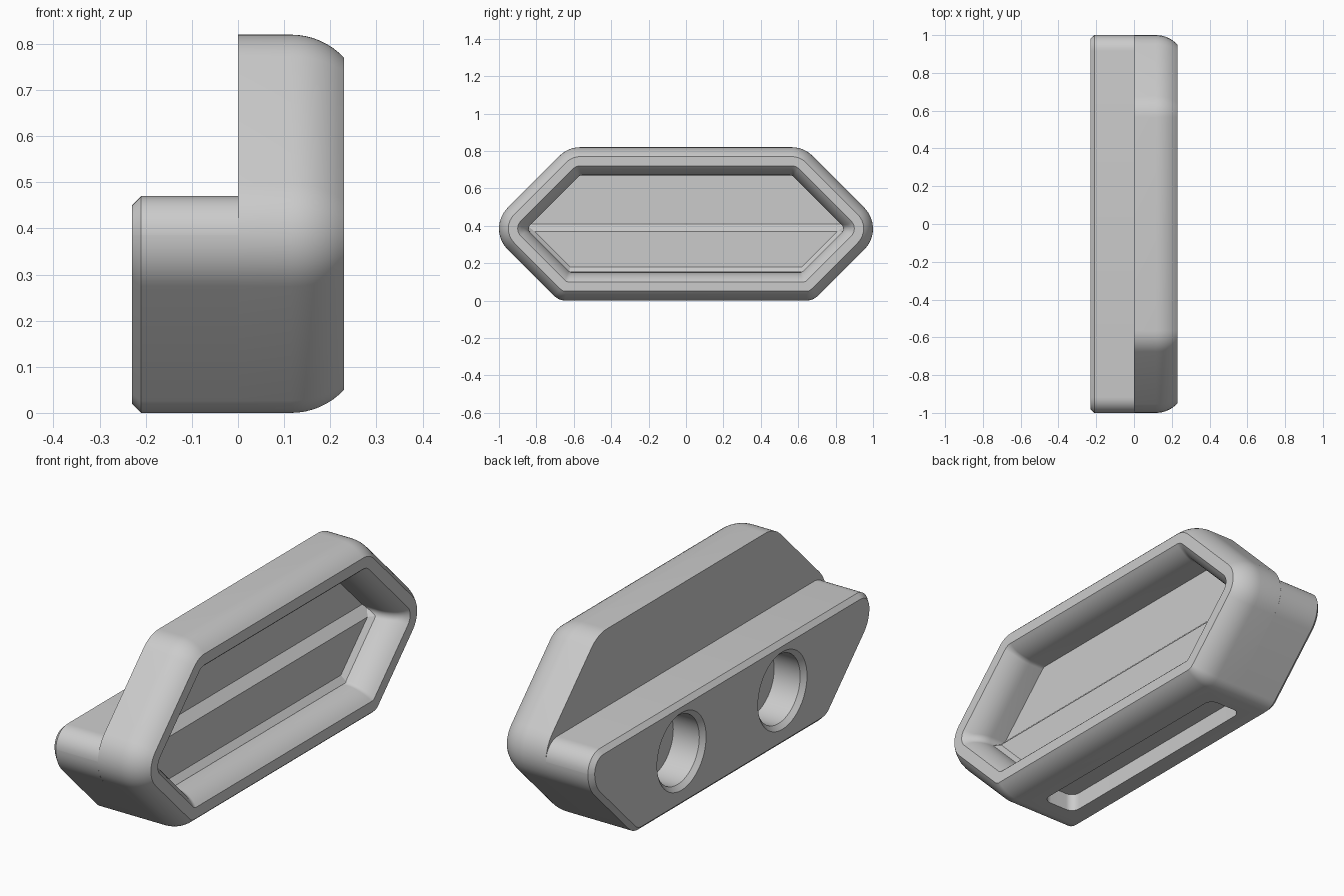
import bpy, bmesh, math
from mathutils import Vector, Matrix

cube = bpy.data.objects.get("Cube")
if cube:
    bpy.data.objects.remove(cube, do_unlink=True)

grey = bpy.data.materials.new("plain_grey")
grey.use_nodes = True
grey.diffuse_color = (0.6, 0.6, 0.6, 1)
grey.node_tree.nodes["Principled BSDF"].inputs["Base Color"].default_value = (0.6, 0.6, 0.6, 1)


def mirrored(half):
    """Complete a right-hand half outline, listed bottom to top."""
    return half + [(-y, z) for y, z in reversed(half)]


def outline(corners, inset, radii, steps=8):
    """Inset a convex counter-clockwise outline and round its corners."""
    pts = [Vector(c) for c in corners]
    n = len(pts)
    ring = []
    for i, p in enumerate(pts):
        a = (p - pts[i - 1]).normalized()
        b = (pts[(i + 1) % n] - p).normalized()
        na, nb = Vector((-a.y, a.x)), Vector((-b.y, b.x))
        offset = (na + nb) / (1 + na.dot(nb))
        r = max(radii[i] - inset, 0.03)
        centre = p + offset * (inset + r)
        turn = -a.angle_signed(b)
        for k in range(steps + 1):
            ring.append(centre + Matrix.Rotation(turn * k / steps, 2) @ (-na * r))
    return ring


def make_object(name, bm):
    bmesh.ops.recalc_face_normals(bm, faces=bm.faces)
    mesh = bpy.data.meshes.new(name)
    bm.to_mesh(mesh)
    bm.free()
    mesh.materials.append(grey)
    obj = bpy.data.objects.new(name, mesh)
    bpy.context.collection.objects.link(obj)
    return obj


def loft(name, sections, place=lambda x, p: (x, p.x, p.y)):
    """Bridge equal-length rings, given as (depth, ring), and cap both ends."""
    bm = bmesh.new()
    loops = [[bm.verts.new(place(x, p)) for p in ring] for x, ring in sections]
    for low, high in zip(loops, loops[1:]):
        for i in range(len(low)):
            bm.faces.new((low[i - 1], low[i], high[i], high[i - 1]))
    bm.faces.new(loops[0])
    bm.faces.new(loops[-1])
    return make_object(name, bm)


def activate(obj):
    bpy.ops.object.select_all(action='DESELECT')
    obj.select_set(True)
    bpy.context.view_layer.objects.active = obj


def cut(obj, cutters):
    activate(obj)
    for c in cutters:
        mod = obj.modifiers.new("cut", 'BOOLEAN')
        mod.operation = 'DIFFERENCE'
        mod.solver = 'EXACT'
        mod.object = c
        bpy.ops.object.modifier_apply(modifier=mod.name)


# Hexagonal front shell: rounded rim, flat lip and dished interior
hexagon = mirrored([(0.68, 0), (1.065, 0.385), (0.63, 0.82)])
hex_radii = [0.09, 0.157, 0.157, 0.157, 0.157, 0.09]
rim_r, rim_start, front = 0.157, 0.115, 0.23
sweep = math.asin((front - rim_start) / rim_r)
arc = [(rim_start + rim_r * math.sin(sweep * k / 8),
        rim_r * (1 - math.cos(sweep * k / 8))) for k in range(9)]
section = [(0, 0)] + arc + [(x, 0.15 - d) for x, d in reversed(arc)] + [(0.04, 0.15)]
shell = loft("front_shell", [(x, outline(hexagon, d, hex_radii)) for x, d in section])

# Low rear block with a chamfered back edge
block_shape = mirrored([(0.68, 0), (1.0, 0.32), (1.0, 0.47)])
block_radii = [0.09, 0.157, 0.083, 0.083, 0.157, 0.09]
block = loft("rear_block", [(x, outline(block_shape, d, block_radii))
                            for x, d in ((0, 0), (-0.21, 0), (-0.23, 0.02))])

# Raised lower panel: sloped top ledge, flat face, chamfer up to the dish wall
bm = bmesh.new()
profile = {"ledge": (0.039, 0.86, 0.41), "top": (0.08, 0.81, 0.37),
           "bottom": (0.08, 0.62, 0.18), "wall_low": (0.105, 0.625, 0.153),
           "wall_high": (0.105, 0.842, 0.37), "root": (0.03, 0.63, 0.15)}
right = {k: bm.verts.new(v) for k, v in profile.items()}
left = {k: bm.verts.new((x, -y, z)) for k, (x, y, z) in profile.items()}
loop = ("ledge", "top", "bottom", "wall_low", "root")
for i in range(len(loop)):
    a, b = loop[i - 1], loop[i]
    bm.faces.new((right[a], right[b], left[b], left[a]))
for side in (right, left):
    for names in (("top", "wall_high", "wall_low", "bottom"),
                  ("ledge", "wall_high", "top"),
                  ("ledge", "root", "wall_low", "wall_high")):
        bm.faces.new([side[n] for n in names])
panel = make_object("raised_panel", bm)


# Round sockets in the back, with a chamfered mouth
def circle(y, z, r, n=48):
    return [Vector((y + r * math.cos(math.tau * k / n),
                    z + r * math.sin(math.tau * k / n))) for k in range(n)]


sockets = [loft("socket_cutter", [(x, circle(y, 0.25, r)) for x, r in
                                  ((-0.25, 0.195), (-0.21, 0.155), (-0.08, 0.155))])
           for y in (-0.36, 0.36)]

# Shallow rounded slot underneath
slot_shape = [(-0.13, -0.57), (0.04, -0.57), (0.04, 0.57), (-0.13, 0.57)]
slot_ring = outline(slot_shape, 0, [0.04] * 4)
slot = loft("slot_cutter", [(-0.05, slot_ring), (0.08, slot_ring)],
            lambda z, p: (p.x, p.y, z))

cut(block, sockets + [slot])
cut(shell, [slot])
for cutter in sockets + [slot]:
    bpy.data.objects.remove(cutter, do_unlink=True)

# Smooth curved surfaces, keep hard edges
for obj in (shell, block, panel):
    activate(obj)
    bpy.ops.object.shade_smooth_by_angle(angle=math.radians(25))
